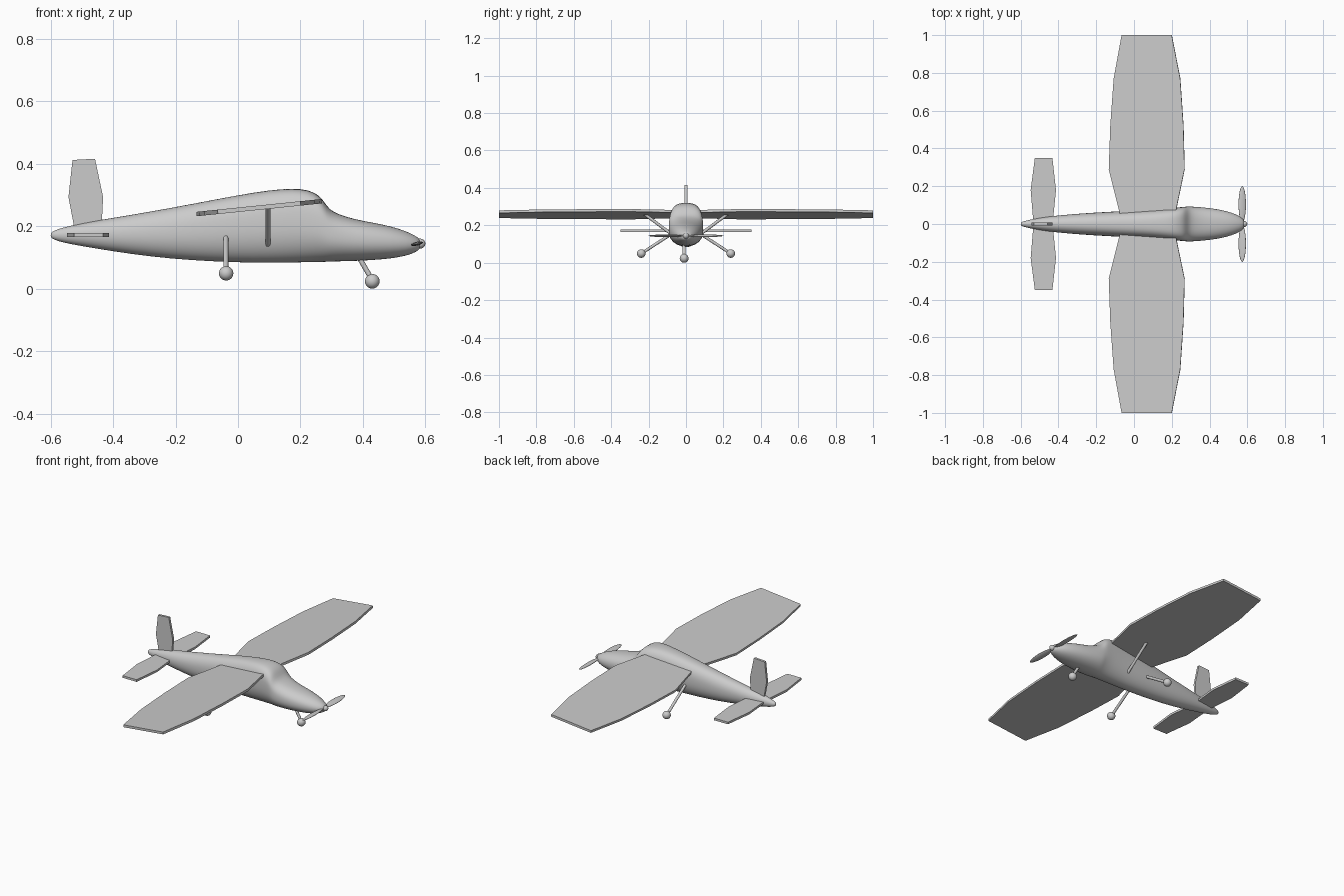
import bpy, bmesh
from math import cos, sin, pi, copysign
from mathutils import Vector, Matrix

if "Cube" in bpy.data.objects:
    bpy.data.objects.remove(bpy.data.objects["Cube"])


def finish(name, bm, smooth=False):
    bmesh.ops.recalc_face_normals(bm, faces=bm.faces)
    for f in bm.faces:
        f.smooth = smooth
    me = bpy.data.meshes.new(name)
    bm.to_mesh(me)
    bm.free()
    ob = bpy.data.objects.new(name, me)
    bpy.context.collection.objects.link(ob)
    return ob


def plate(name, points, thickness):
    """Flat panel: a 3D outline thickened along its normal, centred."""
    bm = bmesh.new()
    face = bm.faces.new([bm.verts.new(p) for p in points])
    face.normal_update()
    n = face.normal.copy()
    bmesh.ops.translate(bm, verts=bm.verts, vec=n * -thickness / 2)
    ext = bmesh.ops.extrude_face_region(bm, geom=[face], use_keep_orig=True)
    verts = [v for v in ext["geom"] if isinstance(v, bmesh.types.BMVert)]
    bmesh.ops.translate(bm, verts=verts, vec=n * thickness)
    return finish(name, bm)


def rod(name, a, b, r):
    a, b = Vector(a), Vector(b)
    d = b - a
    m = Matrix.Translation((a + b) / 2) @ d.to_track_quat('Z', 'Y').to_matrix().to_4x4()
    bm = bmesh.new()
    bmesh.ops.create_cone(bm, cap_ends=True, segments=16, radius1=r, radius2=r,
                          depth=d.length, matrix=m)
    ob = finish(name, bm, True)
    ob.data.set_sharp_from_angle(angle=0.7)
    return ob


def ball(name, centre, radii):
    bm = bmesh.new()
    m = Matrix.Translation(centre) @ Matrix.Diagonal((*radii, 1))
    bmesh.ops.create_uvsphere(bm, u_segments=24, v_segments=16, radius=1, matrix=m)
    return finish(name, bm, True)


# Fuselage: stations of x, bottom, top, half width, squareness of upper half
stations = [
    (-.600, .164, .178, .006, 2), (-.590, .157, .186, .013, 2),
    (-.560, .147, .196, .021, 2), (-.500, .136, .210, .033, 2),
    (-.400, .119, .227, .046, 2.1), (-.280, .102, .247, .056, 2.2),
    (-.150, .090, .271, .064, 2.4), (.000, .083, .300, .072, 2.6),
    (.100, .082, .316, .077, 2.8), (.175, .083, .322, .083, 3),
    (.225, .084, .317, .087, 3.2), (.258, .085, .301, .091, 3.3),
    (.275, .085, .280, .092, 3.2), (.292, .086, .254, .093, 2.9),
    (.320, .087, .239, .092, 2.6), (.370, .088, .223, .088, 2.4),
    (.430, .091, .212, .081, 2.3), (.490, .096, .200, .069, 2.2),
    (.540, .105, .184, .052, 2), (.570, .117, .168, .034, 2),
    (.585, .128, .158, .018, 2)]
bm = bmesh.new()
N = 28
rings = []
for x, lo, hi, w, k in stations:
    mid, h, ring = (lo + hi) / 2, (hi - lo) / 2, []
    for i in range(N):
        c, s = cos(2 * pi * i / N), sin(2 * pi * i / N)
        e = 2 / (k if s > 0 else 2.1)
        ring.append(bm.verts.new((x, w * copysign(abs(c) ** e, c),
                                  mid + h * copysign(abs(s) ** e, s))))
    rings.append(ring)
for r, q in zip(rings, rings[1:]):
    for i in range(N):
        j = (i + 1) % N
        bm.faces.new((r[i], r[j], q[j], q[i]))
bm.faces.new(rings[0])
bm.faces.new(rings[-1])
body = finish("fuselage", bm, True)
body.modifiers.new("smooth", 'SUBSURF').levels = 1
body.modifiers["smooth"].render_levels = 1

# Wing and tailplane outlines: y, rear x, front x
wing = [(.04, -.071, .216), (.29, -.133, .268), (.52, -.125, .262),
        (.77, -.107, .245), (1.0, -.065, .200)]
tail = [(.0, -.532, -.431), (.18, -.547, -.413), (.35, -.525, -.432)]


def outline(rows, side, z):
    return ([(f, side * y, z(f)) for y, b, f in rows] +
            [(b, side * y, z(b)) for y, b, f in reversed(rows)])


for side, tag in ((1, "left"), (-1, "right")):
    plate(tag + "_wing", outline(wing, side, lambda x: .2525 + .1025 * x), .014)
    plate(tag + "_tailplane", outline(tail, side, lambda x: .172), .013)
    rod(tag + "_wing_strut", (.096, side * .06, .140), (.096, side * .225, .262), .008)
    rod(tag + "_main_gear_leg", (-.039, side * .05, .172), (-.039, side * .238, .050), .008)
    ball(tag + "_main_wheel", (-.038, side * .239, .049), (.023,) * 3)
    blade = ball(tag + "_propeller_blade", (0, side * .104, 0), (.020, .096, .006))
    blade.location = (.573, 0, .144)
    blade.rotation_euler.y = side * .2

# Fin
plate("fin", [(-.522, 0, .180), (-.436, 0, .180), (-.436, 0, .215), (-.432, 0, .293),
              (-.458, 0, .416), (-.530, 0, .412), (-.543, 0, .293), (-.530, 0, .225)], .014)

# Nose gear and propeller hub
rod("nose_gear_leg", (.375, -.01, .122), (.430, -.01, .027), .008)
ball("nose_wheel", (.430, -.01, .0235), (.0235,) * 3)
ball("propeller_hub", (.583, 0, .144), (.017, .016, .016))
